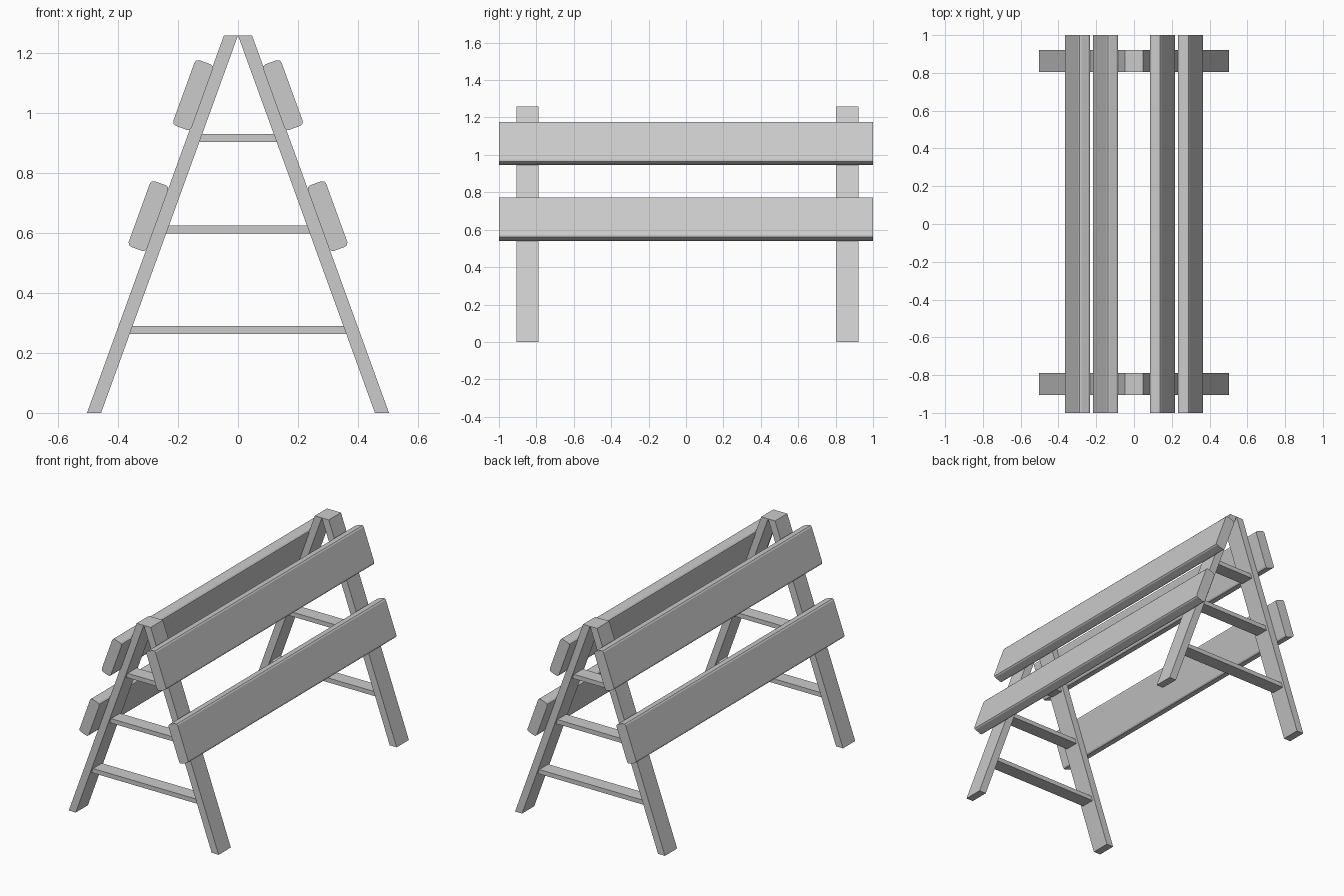
import bpy
import bmesh
import math
from mathutils import Matrix, Vector

cube = bpy.data.objects.get("Cube")
if cube:
    bpy.data.objects.remove(cube, do_unlink=True)

grey = bpy.data.materials.new("plain grey")
grey.use_nodes = True
grey.diffuse_color = (0.6, 0.6, 0.6, 1)
grey.node_tree.nodes["Principled BSDF"].inputs["Base Color"].default_value = (0.6, 0.6, 0.6, 1)

HEIGHT = 1.26
FOOT_IN, LEG_WIDTH = 0.457, 0.047   # inner foot edge, horizontal leg thickness
LEG_DEPTH = 0.117
SLOPE = FOOT_IN / HEIGHT
TILT = math.atan(SLOPE)
FRAMES = {"front": -0.847, "back": 0.863}


def prism(name, profile, y, depth):
    """Extrude an x-z outline along y, centred on the given y."""
    bm = bmesh.new()
    face = bm.faces.new([bm.verts.new((x, y - depth / 2, z)) for x, z in profile])
    extruded = bmesh.ops.extrude_face_region(bm, geom=[face])
    verts = [g for g in extruded["geom"] if isinstance(g, bmesh.types.BMVert)]
    bmesh.ops.translate(bm, verts=verts, vec=(0, depth, 0))
    bmesh.ops.recalc_face_normals(bm, faces=bm.faces)
    mesh = bpy.data.meshes.new(name)
    bm.to_mesh(mesh)
    bm.free()
    mesh.materials.append(grey)
    obj = bpy.data.objects.new(name, mesh)
    bpy.context.collection.objects.link(obj)
    return obj


def inner_x(z):
    return FOOT_IN - SLOPE * z


def plank(name, side, x, z):
    """Long board with rounded long edges, leaning with the legs."""
    length, thick, round_off = 0.233, 0.065, 0.013
    bm = bmesh.new()
    bmesh.ops.create_cube(bm, size=1, matrix=Matrix.Diagonal((thick, 2, length, 1)))
    long_edges = [e for e in bm.edges
                  if abs((e.verts[0].co - e.verts[1].co).normalized().dot(Vector((0, 1, 0)))) > 0.9]
    bmesh.ops.bevel(bm, geom=long_edges, offset=round_off, segments=2,
                    profile=0.5, affect="EDGES")
    mesh = bpy.data.meshes.new(name)
    bm.to_mesh(mesh)
    bm.free()
    mesh.materials.append(grey)
    obj = bpy.data.objects.new(name, mesh)
    obj.location = (side * x, 0, z)
    obj.rotation_euler.y = -side * TILT
    bpy.context.collection.objects.link(obj)


# A-shaped end frames: two legs meeting at the top, joined by three rungs
for end, y in FRAMES.items():
    for side_name, side in (("left", 1), ("right", -1)):
        outline = [(FOOT_IN, 0), (FOOT_IN + LEG_WIDTH, 0), (LEG_WIDTH, HEIGHT), (0, HEIGHT)]
        prism(f"{end}_{side_name}_leg", [(side * x, z) for x, z in outline], y, LEG_DEPTH)
    for rung, z in (("lower", 0.276), ("middle", 0.612), ("upper", 0.917)):
        low, high = z - 0.0135, z + 0.0135
        a, b = inner_x(low) + 0.005, inner_x(high) + 0.005
        prism(f"{end}_{rung}_rung", [(-a, low), (a, low), (b, high), (-b, high)], y, 0.085)

# Two boards on each sloping side
for side_name, side in (("left", 1), ("right", -1)):
    plank(f"{side_name}_lower_plank", side, 0.299, 0.657)
    plank(f"{side_name}_upper_plank", side, 0.15, 1.061)
